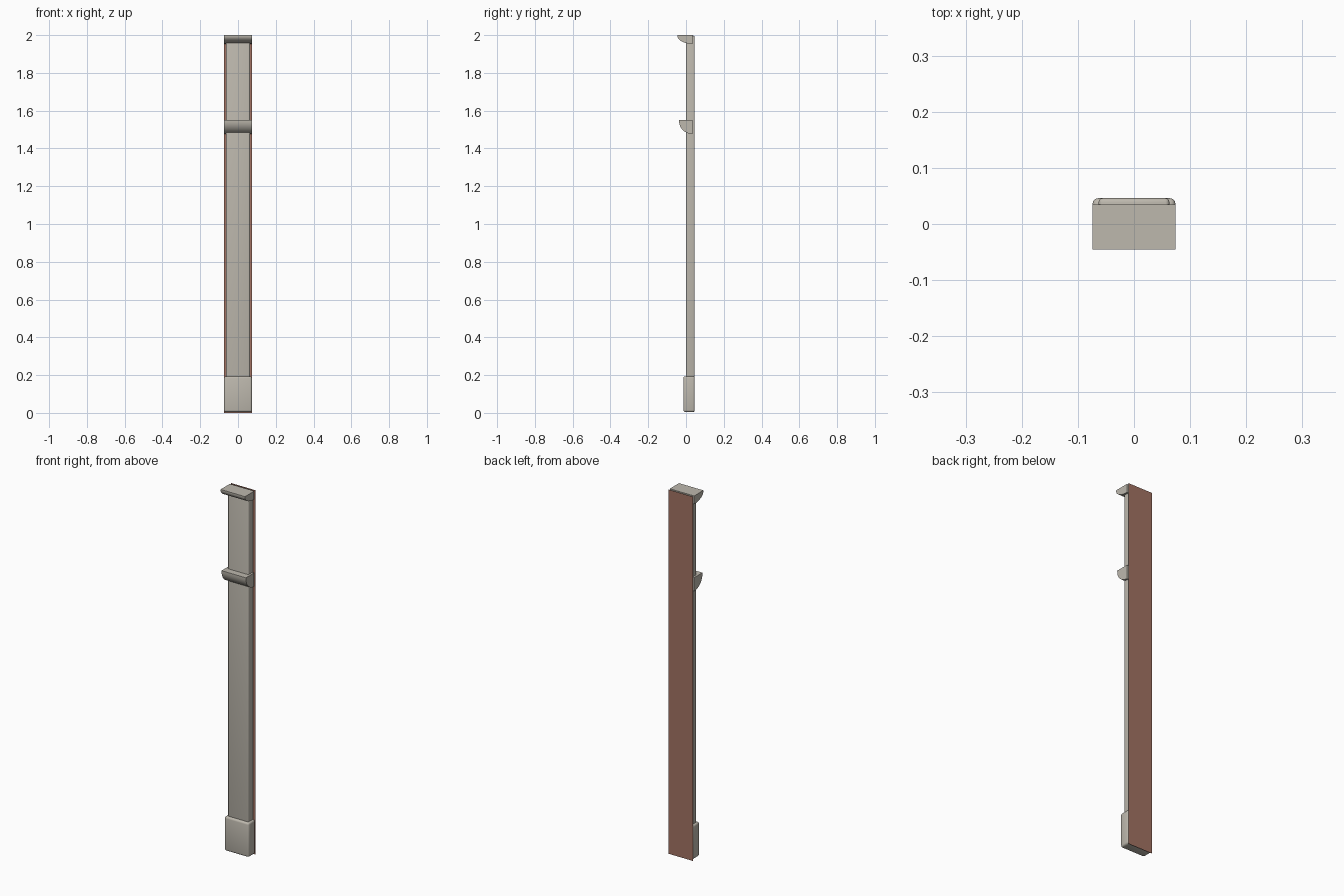
import bpy, bmesh, math

if "Cube" in bpy.data.objects:
    bpy.data.objects.remove(bpy.data.objects["Cube"])


def material(name, rgb):
    m = bpy.data.materials.new(name)
    m.diffuse_color = (*rgb, 1)
    m.use_nodes = True
    m.node_tree.nodes["Principled BSDF"].inputs["Base Color"].default_value = m.diffuse_color
    return m


STONE = material("warm_grey_stone", (0.51, 0.48, 0.42))
BRICK = material("red_brown_brick", (0.36, 0.17, 0.125))


def add_object(name, bm, mat, smooth=True):
    bmesh.ops.recalc_face_normals(bm, faces=bm.faces)
    mesh = bpy.data.meshes.new(name)
    bm.to_mesh(mesh)
    bm.free()
    mesh.materials.append(mat)
    ob = bpy.data.objects.new(name, mesh)
    bpy.context.collection.objects.link(ob)
    bpy.ops.object.select_all(action='DESELECT')
    bpy.context.view_layer.objects.active = ob
    ob.select_set(True)
    if smooth:
        bpy.ops.object.shade_smooth_by_angle(angle=math.radians(35))
    return ob


def rounded_box(name, half_x, y0, y1, z0, z1, bevel):
    bm = bmesh.new()
    bmesh.ops.create_cube(bm, size=1)
    for v in bm.verts:
        v.co.x *= 2 * half_x
        v.co.y = y0 if v.co.y < 0 else y1
        v.co.z = z0 if v.co.z < 0 else z1
    bmesh.ops.bevel(bm, geom=list(bm.edges), offset=bevel, segments=3,
                    profile=0.5, affect='EDGES')
    return add_object(name, bm, STONE)


def moulding(name, half_x, y_front, y_back, z0, z1, lip):
    # Flat top and thin lip, with a bulging quarter-round underside
    bm = bmesh.new()
    profile = [(y_back, z1), (y_front, z1)]
    for i in range(11):
        a = math.radians(9 * i)
        profile.append((y_back - (y_back - y_front) * math.cos(a),
                        z1 - lip - (z1 - lip - z0) * math.sin(a)))
    face = bm.faces.new([bm.verts.new((-half_x, y, z)) for y, z in profile])
    ext = bmesh.ops.extrude_face_region(bm, geom=[face])
    for item in ext["geom"]:
        if isinstance(item, bmesh.types.BMVert):
            item.co.x = half_x
    return add_object(name, bm, STONE)


# Shaft and plinth
rounded_box("pilaster_shaft", 0.063, 0.0, 0.046, 0.005, 1.997, 0.007)
rounded_box("plinth", 0.074, -0.014, 0.046, 0.005, 0.193, 0.010)

# Mouldings
moulding("top_cornice", 0.074, -0.045, 0.035, 1.954, 2.0, 0.005)
moulding("middle_cornice", 0.074, -0.037, 0.035, 1.476, 1.551, 0.005)

# Thin brick sheet behind the shaft
bm = bmesh.new()
bm.faces.new([bm.verts.new((x, 0.0463, z)) for x, z in
              ((0.074, 0), (-0.074, 0), (-0.074, 2), (0.074, 2))])
add_object("brick_backing", bm, BRICK, smooth=False)
